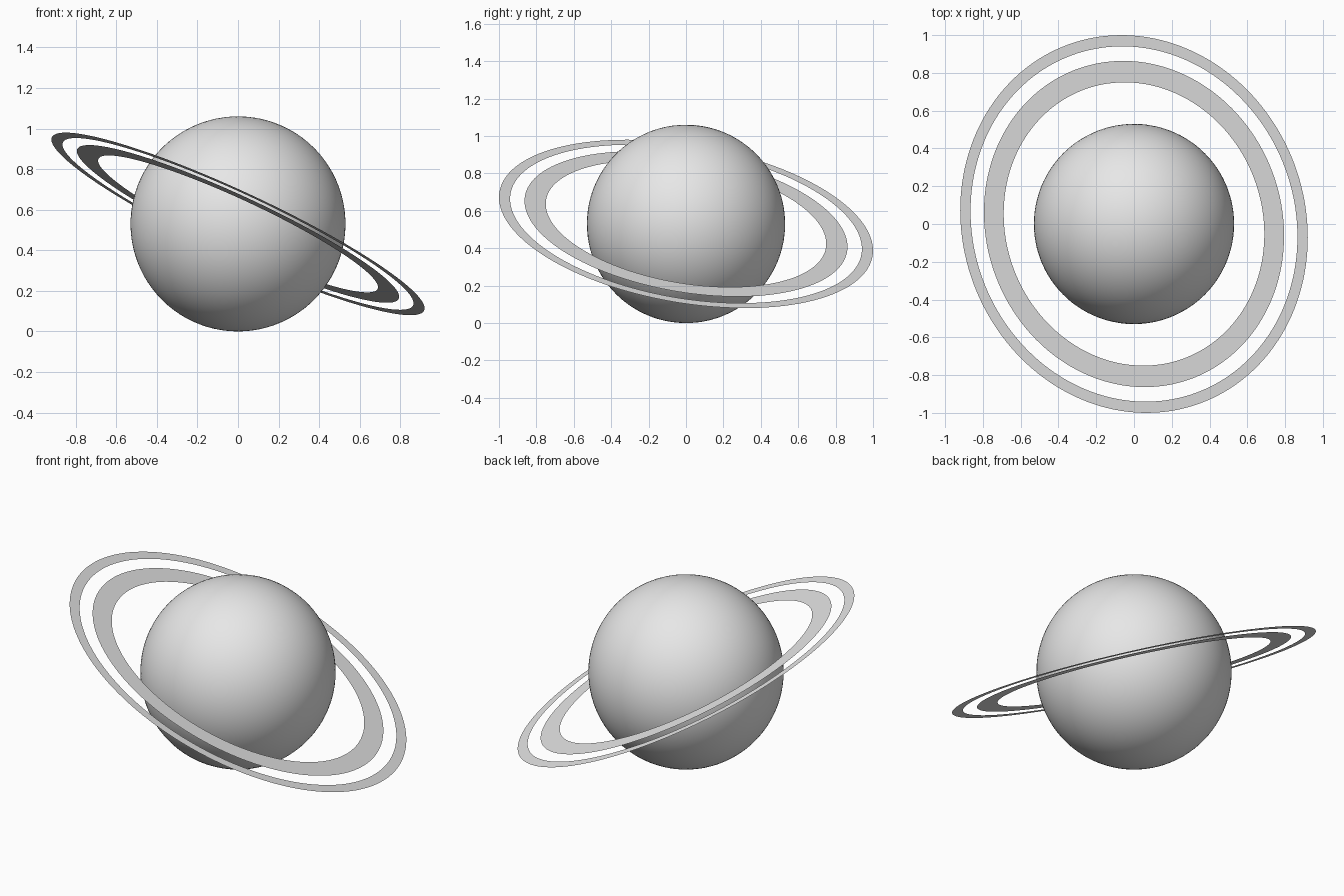
import bpy
import bmesh
from math import cos, sin, tau
from mathutils import Vector

cube = bpy.data.objects.get("Cube")
if cube:
    bpy.data.objects.remove(cube, do_unlink=True)

CENTRE = Vector((0, 0, 0.53))
RING_AXIS = Vector((0.417, 0.155, 0.896)).normalized()
SEGMENTS = 160

# Plain grey shared by the globe and the rings
grey = bpy.data.materials.new("plain_grey")
grey.use_nodes = True
grey.diffuse_color = (0.8, 0.8, 0.8, 1)
grey.node_tree.nodes["Principled BSDF"].inputs["Base Color"].default_value = grey.diffuse_color


def add_object(name, bm):
    mesh = bpy.data.meshes.new(name)
    bm.to_mesh(mesh)
    bm.free()
    mesh.materials.append(grey)
    obj = bpy.data.objects.new(name, mesh)
    obj.location = CENTRE
    obj.rotation_euler = RING_AXIS.to_track_quat('Z', 'Y').to_euler()
    bpy.context.collection.objects.link(obj)
    return obj


def add_ring(name, inner, outer):
    """Flat, paper-thin annulus facing along the tilted axis."""
    bm = bmesh.new()
    loops = []
    for radius in (inner, outer):
        angles = [tau * i / SEGMENTS for i in range(SEGMENTS)]
        loops.append([bm.verts.new((radius * cos(a), radius * sin(a), 0)) for a in angles])
    a, b = loops
    for i in range(SEGMENTS):
        j = (i + 1) % SEGMENTS
        bm.faces.new((a[i], b[i], b[j], a[j]))
    return add_object(name, bm)


# Smooth globe
bm = bmesh.new()
bmesh.ops.create_uvsphere(bm, u_segments=96, v_segments=48, radius=0.53)
for face in bm.faces:
    face.smooth = True
add_object("planet_globe", bm)

# Two concentric tilted rings
add_ring("inner_ring", 0.759, 0.874)
add_ring("outer_ring", 0.952, 1.012)
